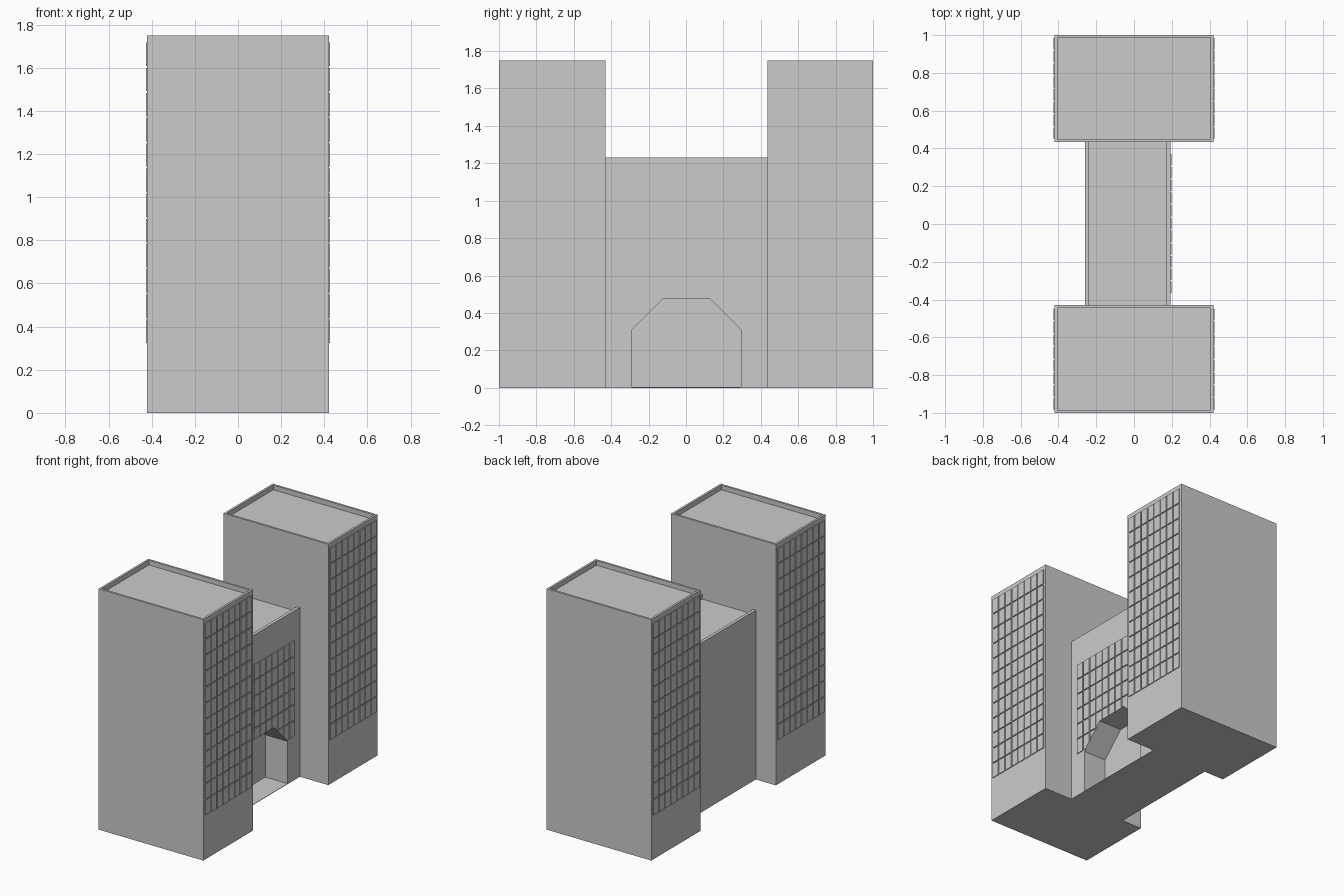
import bpy, bmesh
from mathutils import Matrix, Vector

if "Cube" in bpy.data.objects:
    bpy.data.objects.remove(bpy.data.objects["Cube"])

grey = bpy.data.materials.new("concrete grey")
grey.diffuse_color = (0.6, 0.6, 0.6, 1)
grey.use_nodes = True
grey.node_tree.nodes["Principled BSDF"].inputs["Base Color"].default_value = grey.diffuse_color


def finish(bm, name):
    bmesh.ops.recalc_face_normals(bm, faces=bm.faces)
    me = bpy.data.meshes.new(name)
    bm.to_mesh(me)
    bm.free()
    me.materials.append(grey)
    ob = bpy.data.objects.new(name, me)
    bpy.context.scene.collection.objects.link(ob)
    return ob


def add_box(bm, lo, hi):
    lo, hi = Vector(lo), Vector(hi)
    m = Matrix.Translation((lo + hi) / 2) @ Matrix.Diagonal((*(hi - lo), 1))
    bmesh.ops.create_cube(bm, size=1, matrix=m)


def extrude_profile(pts, vec, name):
    bm = bmesh.new()
    f = bm.faces.new([bm.verts.new(p) for p in pts])
    r = bmesh.ops.extrude_face_region(bm, geom=[f], use_keep_orig=True)
    moved = [v for v in r["geom"] if isinstance(v, bmesh.types.BMVert)]
    bmesh.ops.translate(bm, verts=moved, vec=vec)
    return finish(bm, name)


def tower(name, y0, y1):
    # block with a sunken roof behind a parapet
    bm = bmesh.new()
    add_box(bm, (-0.421, y0, 0), (0.421, y1, 1.75))
    bm.normal_update()
    top = max(bm.faces, key=lambda f: f.calc_center_median().z)
    bmesh.ops.inset_region(bm, faces=[top], thickness=0.022)
    r = bmesh.ops.extrude_face_region(bm, geom=[top])
    bmesh.ops.delete(bm, geom=[top], context='FACES_ONLY')
    moved = [v for v in r["geom"] if isinstance(v, bmesh.types.BMVert)]
    bmesh.ops.translate(bm, verts=moved, vec=(0, 0, -0.035))
    return finish(bm, name)


def window_grid(name, x, side, y0, cols, rows, z0=0.32, w=0.0675, h=0.1167, gap=0.004):
    # thin window plates separated by narrow gaps
    bm = bmesh.new()
    xa, xb = sorted((x - side * 0.002, x + side * 0.006))
    for c in range(cols):
        for r in range(rows):
            y, z = y0 + c * w, z0 + r * h
            add_box(bm, (xa, y + gap, z + gap), (xb, y + w - gap, z + h - gap))
    return finish(bm, name)


def cut(ob, cutter):
    mod = ob.modifiers.new("cut", 'BOOLEAN')
    mod.operation, mod.object, mod.solver = 'DIFFERENCE', cutter, 'EXACT'
    bpy.context.view_layer.objects.active = ob
    bpy.ops.object.modifier_apply(modifier=mod.name)


# two towers with windows on both long sides
for label, y0, y1 in (("front", -1.0, -0.43), ("back", 0.435, 1.0)):
    tower(label + "_tower", y0, y1)
    start = (y0 + y1) / 2 - 4 * 0.0675
    for side, s in ((1, "right"), (-1, "left")):
        window_grid(f"{label}_tower_windows_{s}", side * 0.421, side, start, 8, 12)

# lower link block, with a roof channel between two parapets
prof = [(-0.26, 0), (0.193, 0), (0.193, 1.23), (0.17, 1.23), (0.17, 1.195),
        (-0.237, 1.195), (-0.237, 1.23), (-0.26, 1.23)]
link = extrude_profile([(x, -0.43, z) for x, z in prof], (0, 0.865, 0), "link_block")
link_windows = window_grid("link_windows", 0.193, 1, -0.368, 11, 6)

# entrance niche with chamfered top corners
arch = [(-0.29, 0.003), (0.295, 0.003), (0.295, 0.31), (0.13, 0.475),
        (-0.125, 0.475), (-0.29, 0.31)]
niche = extrude_profile([(0.013, y, z) for y, z in arch], (0.3, 0, 0), "niche_cutter")
cut(link, niche)
cut(link_windows, niche)
bpy.data.objects.remove(niche)

# door plate on the niche back wall
bm = bmesh.new()
add_box(bm, (0.010, -0.13, 0.001), (0.017, 0.13, 0.19))
finish(bm, "entrance_door")
